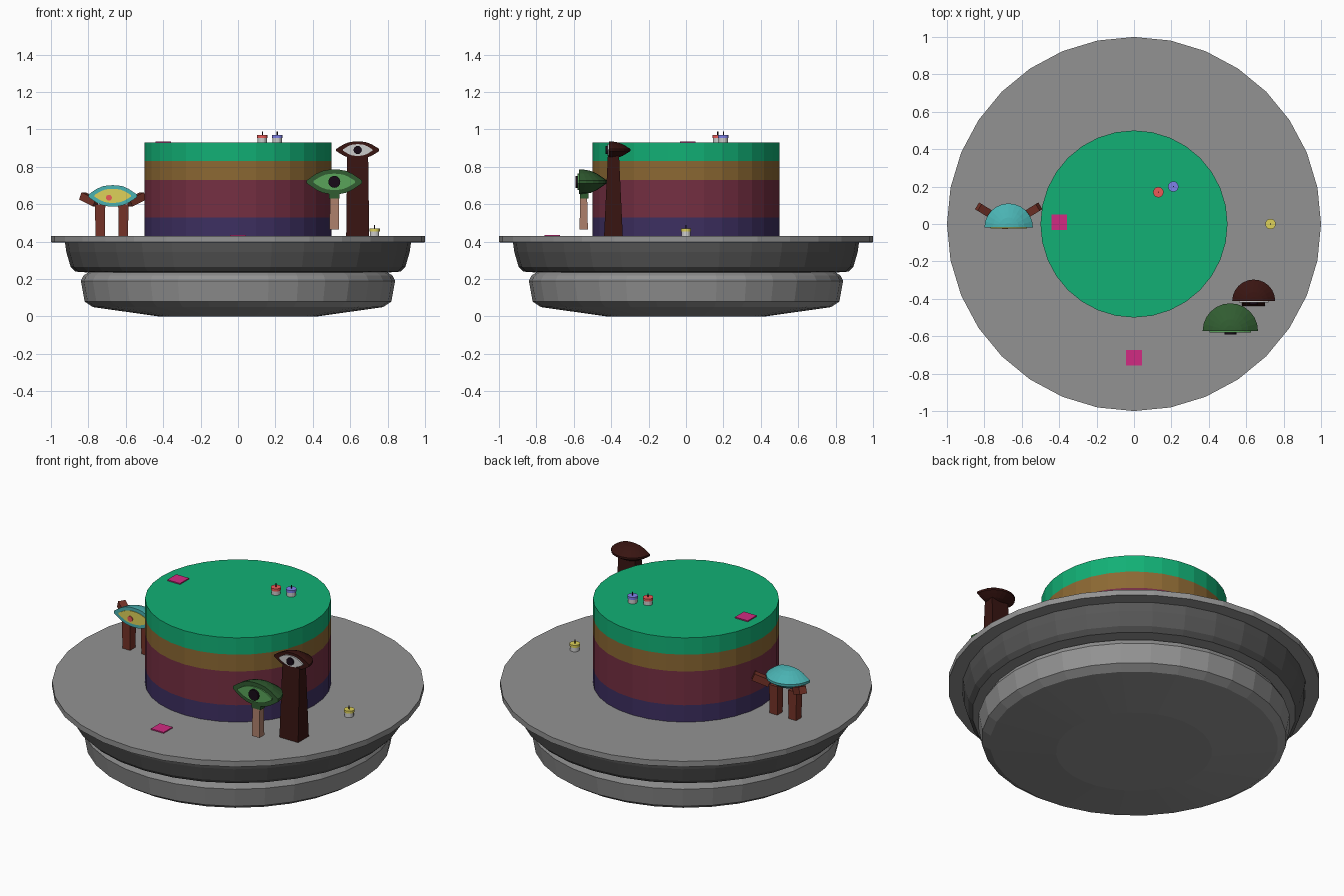
import bpy, bmesh, math
from mathutils import Matrix, Vector

if "Cube" in bpy.data.objects:
    bpy.data.objects.remove(bpy.data.objects["Cube"])


def material(name, rgb):
    m = bpy.data.materials.new(name)
    m.diffuse_color = (*[((c + .055) / 1.055) ** 2.4 if c > .04 else c / 12.92 for c in rgb], 1)
    m.use_nodes = True
    m.node_tree.nodes["Principled BSDF"].inputs["Base Color"].default_value = m.diffuse_color
    return m


C = {n: material(n, c) for n, c in {
    "purple": (.24, .185, .38), "maroon": (.46, .185, .26), "ochre": (.55, .41, .20),
    "mint": (.07, .69, .46), "pink": (.82, .17, .51), "red": (.92, .35, .34),
    "blue": (.50, .51, .92), "yellow": (.87, .82, .35), "white": (.88, .88, .88),
    "black": (.09, .04, .09), "teal": (.29, .70, .70), "brick": (.46, .20, .155),
    "dark_green": (.19, .36, .19), "leaf": (.35, .64, .35), "skin": (.68, .50, .42),
    "dark_brown": (.22, .08, .067), "grey": (.575, .575, .575),
    "dark_grey": (.34, .34, .34)}.items()}


def finish(name, bm, mat=None):
    bmesh.ops.recalc_face_normals(bm, faces=bm.faces)
    me = bpy.data.meshes.new(name)
    bm.to_mesh(me)
    bm.free()
    ob = bpy.data.objects.new(name, me)
    bpy.context.collection.objects.link(ob)
    if mat:
        me.materials.append(C[mat])
    return ob


def cylinder(name, loc, r, h, mat, n=32, axis="Z"):
    """Cylinder resting at loc (axis Z) or centred on loc (axis Y)."""
    bm = bmesh.new()
    bmesh.ops.create_cone(bm, cap_ends=True, segments=n, radius1=r, radius2=r, depth=h)
    if axis == "Y":
        bm.transform(Matrix.Rotation(math.pi / 2, 4, "X"))
        bm.transform(Matrix.Translation(loc))
    else:
        bm.transform(Matrix.Translation(Vector(loc) + Vector((0, 0, h / 2))))
    return finish(name, bm, mat)


def box(name, loc, size, mat, taper=(1, 1), turn=0, tilt=0):
    """Box centred on loc, top scaled by taper, tilted about y, turned about z."""
    bm = bmesh.new()
    bmesh.ops.create_cube(bm, size=1)
    for v in bm.verts:
        kx, ky = taper if v.co.z > 0 else (1, 1)
        v.co = (v.co.x * size[0] * kx, v.co.y * size[1] * ky, v.co.z * size[2])
    bm.transform(Matrix.Translation(loc) @ Matrix.Rotation(turn, 4, "Z")
                 @ Matrix.Rotation(tilt, 4, "Y"))
    return finish(name, bm, mat)


def lathe(name, profile, n, mat=None):
    bm = bmesh.new()
    rings = [[bm.verts.new((r * math.cos(2 * math.pi * i / n),
                            r * math.sin(2 * math.pi * i / n), z))
              for i in range(n)] for r, z in profile]
    for a, b in zip(rings, rings[1:]):
        for i in range(n):
            j = (i + 1) % n
            bm.faces.new((a[i], a[j], b[j], b[i]))
    bm.faces.new(rings[0])
    bm.faces.new(rings[-1])
    return finish(name, bm, mat)


# Almond half outline: fraction of half-width, fraction of half-height
LID = [(1, .12), (.85, .36), (.65, .66), (.42, .89), (.2, .98)]
HALF = [(0, 1)] + LID[::-1] + [(r, -z) for r, z in LID] + [(0, -1)]


def eye(name, c, R, h, lid, iris, inner=(.75, .66), bulge=.008):
    """Half-round lid shell facing -y with a raised almond in front."""
    n = 12
    bm = bmesh.new()
    cols = []
    top, bot = bm.verts.new((0, 0, h)), bm.verts.new((0, 0, -h))
    for i in range(n + 1):
        a = math.pi * i / n
        cols.append([top] + [bm.verts.new((R * r * math.cos(a), R * r * math.sin(a), h * z))
                             for r, z in HALF[1:-1]] + [bot])
    for a, b in zip(cols, cols[1:]):
        for k in range(len(HALF) - 1):
            f = list(dict.fromkeys((a[k], a[k + 1], b[k + 1], b[k])))
            bm.faces.new(f)
    bm.faces.new(cols[0] + cols[-1][-2:0:-1])
    bm.transform(Matrix.Translation(c))
    finish(name + "_lid", bm, lid)
    # eyeball almond
    bm = bmesh.new()
    outline = HALF + [(-r, z) for r, z in HALF[-2:0:-1]]
    f = bm.faces.new([bm.verts.new((x * R * inner[0], .01, z * h * inner[1])) for x, z in outline])
    ext = bmesh.ops.extrude_face_region(bm, geom=[f])["geom"]
    bmesh.ops.translate(bm, verts=[v for v in ext if isinstance(v, bmesh.types.BMVert)],
                        vec=(0, -.01 - bulge, 0))
    bm.transform(Matrix.Translation(c))
    finish(name + "_eyeball", bm, iris)


# Stepped stand, with a darker upper tier
stand = lathe("stand", [(.42, 0), (.775, .05), (.82, .08), (.84, .19), (.825, .22), (.80, .235),
                        (.87, .24), (.895, .265), (.918, .345), (.925, .395), (1, .397), (1, .43)],
              32, "grey")
stand.data.materials.append(C["dark_grey"])
for p in stand.data.polygons:
    p.material_index = int(.24 < p.center.z < .395)

# Cake layers
for name, z0, z1, mat in (("bottom", .43, .53, "purple"), ("middle", .53, .73, "maroon"),
                          ("filling", .73, .83, "ochre"), ("icing", .83, .93, "mint")):
    cylinder("cake_" + name, (0, 0, z0), .5, z1 - z0, mat)

# Candles
for i, (x, y, z, mat) in enumerate(((.13, .17, .93, "red"), (.21, .2, .93, "blue"),
                                    (.73, 0, .43, "yellow"))):
    cylinder(f"candle_{i}_body", (x, y, z), .025, .025, "white", 16)
    cylinder(f"candle_{i}_top", (x, y, z + .025), .028, .015, mat, 16)
    cylinder(f"candle_{i}_wick", (x, y, z + .04), .003, .02, "black", 8)

# Napkins
for i, loc in enumerate(((-.4, .01, .933), (0, -.715, .433))):
    box(f"napkin_{i}", loc, (.084, .084, .007), "pink")

# Teal creature with two legs and two raised arms
eye("teal", (-.67, -.02, .645), .13, .057, "teal", "yellow", bulge=.003)
cylinder("teal_pupil", (-.69, -.022, .635), .016, .012, "red", 16, axis="Y")
for s, side in ((-1, "left"), (1, "right")):
    box(f"teal_leg_{side}", (-.675 + s * .062, .03, .515), (.05, .05, .17), "brick", (1.1, 1.1))
    box(f"teal_arm_{side}", (-.67 + s * .125, .07, .626), (.095, .042, .042), "brick",
        turn=s * .55, tilt=-s * .4)

# Green creature on one leg
eye("green", (.515, -.572, .72), .148, .066, "dark_green", "leaf")
cylinder("green_pupil", (.515, -.582, .72), .032, .02, "black", 16, axis="Y")
box("green_leg", (.515, -.547, .56), (.05, .045, .19), "skin", (.95, .8))
box("green_neck", (.515, -.545, .66), (.058, .045, .06), "dark_green")

# Dark creature on a thick stalk
eye("brown", (.64, -.412, .89), .115, .046, "dark_brown", "white", (.68, .68))
cylinder("brown_pupil", (.64, -.422, .89), .022, .016, "black", 16, axis="Y")
box("brown_stalk", (.64, -.388, .645), (.123, .1, .43), "dark_brown", (.91, .6))
